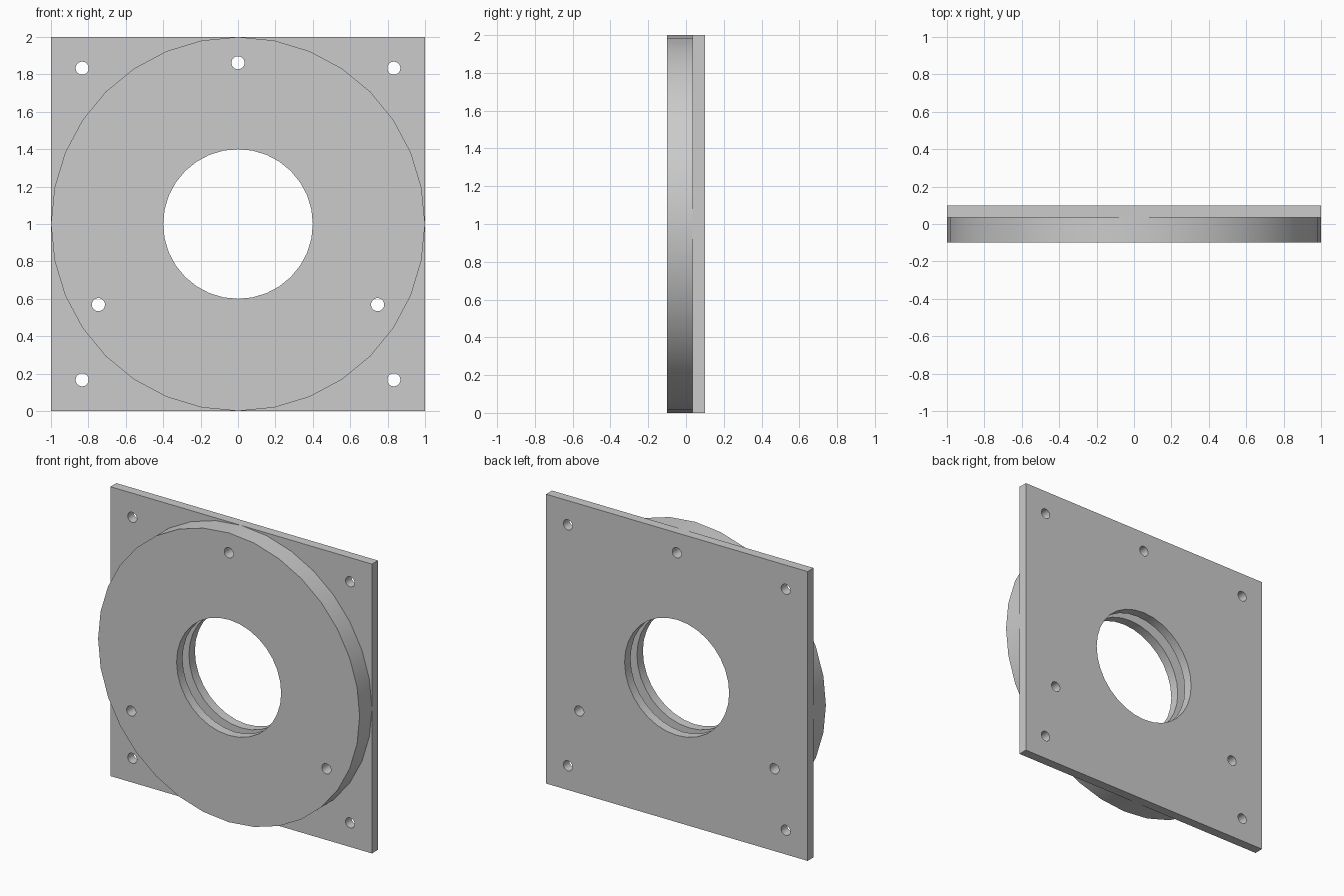
import bpy, bmesh, math
from mathutils import Vector

cube = bpy.data.objects.get("Cube")
if cube:
    bpy.data.objects.remove(cube, do_unlink=True)

SIDES = 32
CENTRE = Vector((0, 0, 1))
FRONT, LIP, SEAM, BACK = -0.1, -0.035, 0.035, 0.1
BORE, GROOVE, RIM = 0.4, 0.5, 1.0
HOLE = 0.035


def finish(name, bm):
    bmesh.ops.recalc_face_normals(bm, faces=bm.faces[:])
    mesh = bpy.data.meshes.new(name)
    bm.to_mesh(mesh)
    bm.free()
    obj = bpy.data.objects.new(name, mesh)
    bpy.context.collection.objects.link(obj)
    return obj


def lathe(name, profile):
    """Spin a closed (radius, y) profile about the y axis through the centre."""
    bm = bmesh.new()
    verts = [bm.verts.new((r, y, CENTRE.z)) for r, y in profile]
    edges = [bm.edges.new((v, verts[i - 1])) for i, v in enumerate(verts)]
    bmesh.ops.spin(bm, geom=verts + edges, cent=CENTRE, axis=(0, 1, 0),
                   angle=math.tau, steps=SIDES)
    bmesh.ops.remove_doubles(bm, verts=bm.verts[:], dist=0.0001)
    return finish(name, bm)


def drill(obj, x, z, radius):
    """Cut a round hole straight through along y."""
    bpy.ops.mesh.primitive_cylinder_add(vertices=SIDES, radius=radius, depth=1,
                                        location=(x, 0, z),
                                        rotation=(math.pi / 2, 0, 0))
    cutter = bpy.context.object
    cutter.name = "hole_cutter"
    cutter.hide_render = True
    mod = obj.modifiers.new("hole", 'BOOLEAN')
    mod.operation = 'DIFFERENCE'
    mod.solver = 'EXACT'
    mod.object = cutter
    bpy.context.view_layer.objects.active = obj
    bpy.ops.object.modifier_apply(modifier=mod.name)
    bpy.data.objects.remove(cutter, do_unlink=True)


# Square mounting plate at the back
bm = bmesh.new()
bmesh.ops.create_cube(bm, size=1)
bmesh.ops.scale(bm, vec=(2, BACK - SEAM, 2), verts=bm.verts[:])
bmesh.ops.translate(bm, vec=(0, (SEAM + BACK) / 2, CENTRE.z), verts=bm.verts[:])
plate = finish("mounting_plate", bm)
drill(plate, 0, CENTRE.z, BORE)

# Round flange in front, with a groove inside the bore behind its lip
flange = lathe("round_flange", [(BORE, FRONT), (RIM, FRONT), (RIM, SEAM),
                                (GROOVE, SEAM), (GROOVE, LIP), (BORE, LIP)])

# Corner bolt holes through the plate
for sx in (-1, 1):
    for sz in (-1, 1):
        drill(plate, sx * 0.833, CENTRE.z + sz * 0.833, HOLE)

# Three bolt holes through both parts, evenly spaced on a circle
for i in range(3):
    a = math.pi / 2 + i * math.tau / 3
    for part in (plate, flange):
        drill(part, 0.862 * math.cos(a), CENTRE.z + 0.862 * math.sin(a), HOLE)

# Smooth the round walls, keep the rims sharp
for part in (plate, flange):
    bpy.ops.object.select_all(action='DESELECT')
    part.select_set(True)
    bpy.context.view_layer.objects.active = part
    bpy.ops.object.shade_smooth_by_angle(angle=math.radians(30))
